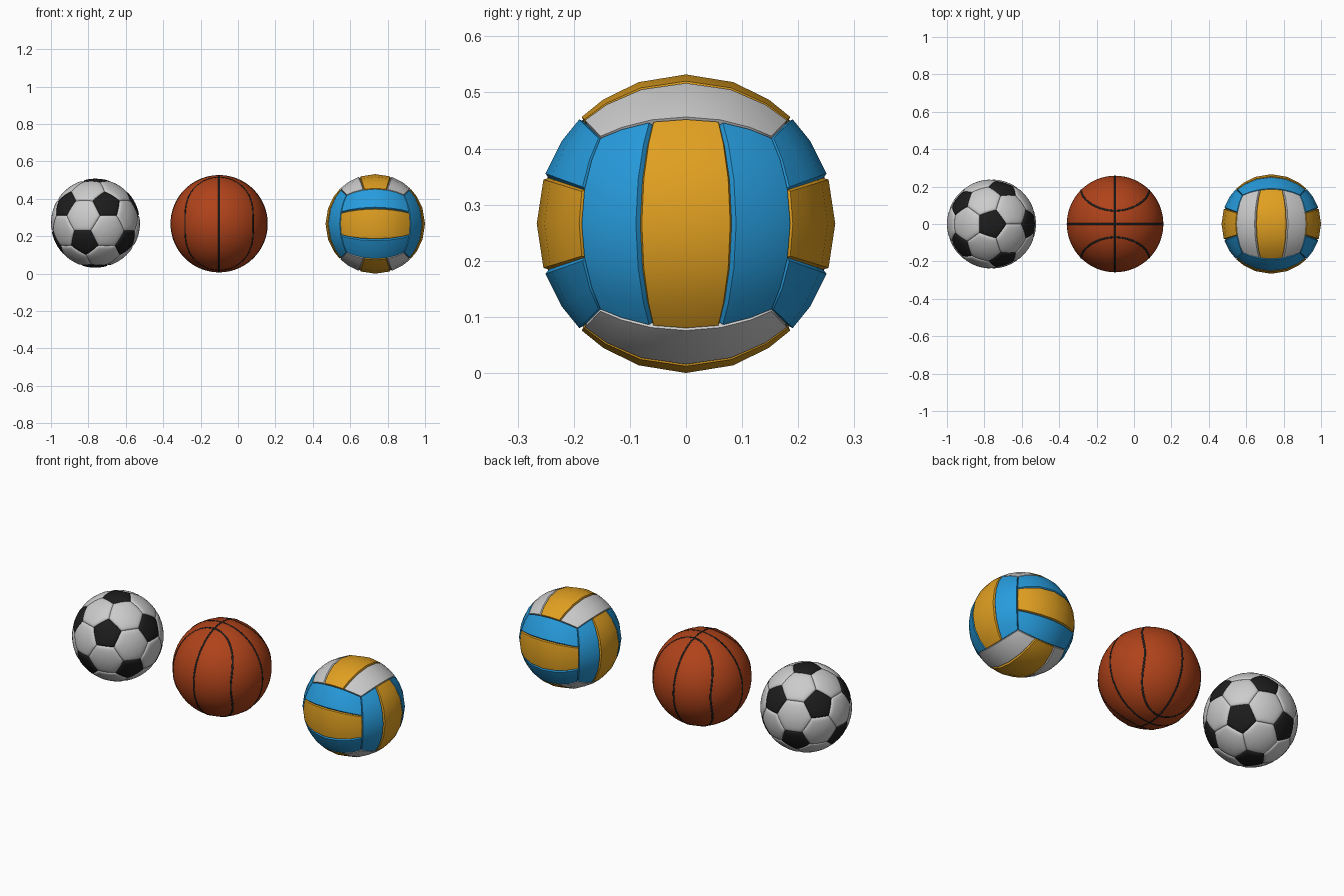
import bpy, bmesh
from math import sin, cos, pi, radians, atan2
from mathutils import Vector

if "Cube" in bpy.data.objects:
    bpy.data.objects.remove(bpy.data.objects["Cube"])

SOCCER = Vector((-0.762, 0, 0.27))
BASKET = Vector((-0.101, 0, 0.267))
VOLLEY = Vector((0.734, 0, 0.266))


def material(name, rgb):
    m = bpy.data.materials.new(name)
    m.diffuse_color = (*rgb, 1)
    m.use_nodes = True
    m.node_tree.nodes["Principled BSDF"].inputs["Base Color"].default_value = m.diffuse_color
    return m


WHITE = material("white", (0.8, 0.8, 0.8))
BLACK = material("black", (0.012, 0.012, 0.012))
ORANGE = material("orange", (0.75, 0.35, 0.015))
BLUE = material("blue", (0.02, 0.33, 0.72))
LEATHER = material("leather", (0.43, 0.055, 0.01))


def finish(bm, name, mat, centre):
    """Turn every face outward, shade smooth and place the ball part."""
    bm.normal_update()
    for f in bm.faces:
        f.smooth = True
        if f.normal.dot(f.calc_center_median()) < 0:
            f.normal_flip()
    me = bpy.data.meshes.new(name)
    bm.to_mesh(me)
    bm.free()
    me.set_sharp_from_angle(angle=radians(40))
    me.materials.append(mat)
    ob = bpy.data.objects.new(name, me)
    ob.location = centre
    bpy.context.collection.objects.link(ob)
    return ob


# Soccer ball: cushioned panels of a truncated icosahedron
def cushion(bm, corners, r, n=5):
    mid = sum(corners, Vector()) / len(corners)
    rim = [a.lerp(b, i / n) for a, b in zip(corners, corners[1:] + corners[:1])
           for i in range(n)]
    prev = [bm.verts.new(mid.normalized() * r)] * len(rim)
    for t, k in ((.3, 1), (.6, 1), (.8, .999), (.9, .994), (.96, .985), (1, .968)):
        ring = [bm.verts.new(mid.lerp(p, t).normalized() * r * k) for p in rim]
        for i in range(len(rim)):
            quad = (prev[i - 1], prev[i], ring[i], ring[i - 1])
            bm.faces.new(dict.fromkeys(quad))
        prev = ring


ico = bmesh.new()
bmesh.ops.create_icosphere(ico, subdivisions=1, radius=1)
black, white = bmesh.new(), bmesh.new()
for v in ico.verts:
    pts = [v.co.lerp(e.other_vert(v).co, 1 / 3) for e in v.link_edges]
    ax = (pts[0] - v.co).cross(v.co).normalized()
    ay = v.co.cross(ax)
    pts.sort(key=lambda p: atan2(p.dot(ay), p.dot(ax)))
    cushion(black, pts, 0.238)
for f in ico.faces:
    c = [v.co for v in f.verts]
    cushion(white, [p.lerp(q, t) for p, q in zip(c, c[1:] + c[:1])
                    for t in (1 / 3, 2 / 3)], 0.238)
ico.free()
finish(black, "soccer_black_panels", BLACK, SOCCER)
finish(white, "soccer_white_panels", WHITE, SOCCER)

# Basketball: smooth sphere with four closed seams
bm = bmesh.new()
bmesh.ops.create_uvsphere(bm, u_segments=64, v_segments=32, radius=0.258)
finish(bm, "basketball", LEATHER, BASKET)


def seam(name, direction, n=96):
    cu = bpy.data.curves.new(name, 'CURVE')
    cu.dimensions = '3D'
    cu.bevel_depth = 0.0065
    cu.bevel_resolution = 2
    sp = cu.splines.new('POLY')
    sp.points.add(n - 1)
    sp.use_cyclic_u = True
    for i, p in enumerate(sp.points):
        p.co = (*(direction(2 * pi * i / n) * 0.2535), 1)
    cu.materials.append(BLACK)
    ob = bpy.data.objects.new(name, cu)
    ob.location = BASKET
    bpy.context.collection.objects.link(ob)


def oval(side):
    def d(a):
        th = radians(45 + 29 * sin(a) ** 2)
        return Vector((sin(th) * cos(a), side * cos(th), sin(th) * sin(a)))
    return d


seam("seam_side_ring", lambda a: Vector((cos(a), 0, sin(a))))
seam("seam_middle_ring", lambda a: Vector((0, cos(a), sin(a))))
seam("seam_front_oval", oval(-1))
seam("seam_back_oval", oval(1))

# Volleyball: cube faces in three strips each, pushed out to a sphere
ACROSS = (0, .035, .5, .965, 1)
ALONG = (0, .012, 1 / 6, 1 / 3, .5, 2 / 3, 5 / 6, .988, 1)


def strip(bm, n, l, w, side, idx, r=0.266):
    rows = []
    for s in ACROSS:
        row = []
        for t in ALONG:
            p = Vector()
            p[n] = side
            p[w] = (idx + s) * 2 / 3 - 1
            p[l] = 2 * t - 1
            edge = s in (0, 1) or t in (0, 1)
            row.append(bm.verts.new(p.normalized() * r * (.968 if edge else 1)))
        rows.append(row)
    for a, b in zip(rows, rows[1:]):
        for i in range(len(ALONG) - 1):
            bm.faces.new((a[i], a[i + 1], b[i + 1], b[i]))


parts = {"orange": bmesh.new(), "blue": bmesh.new(), "white": bmesh.new()}
for n, l, w, outer in ((0, 2, 1, "blue"), (1, 0, 2, "blue"), (2, 1, 0, "white")):
    for side in (-1, 1):
        for idx in range(3):
            strip(parts["orange" if idx == 1 else outer], n, l, w, side, idx)
for (key, bm), mat in zip(parts.items(), (ORANGE, BLUE, WHITE)):
    finish(bm, f"volleyball_{key}_panels", mat, VOLLEY)
